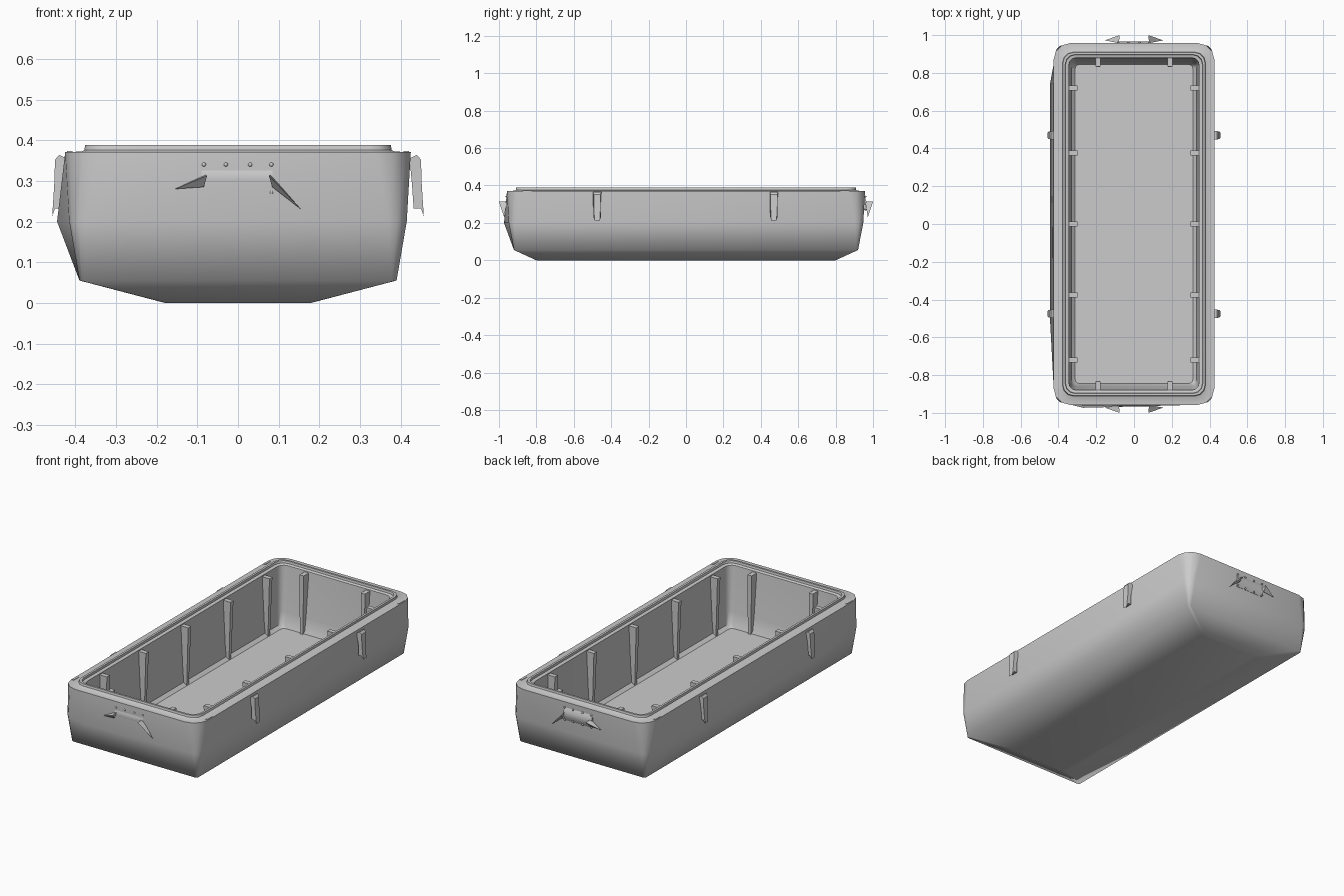
import bpy, bmesh
from math import sin, cos, pi, radians

if "Cube" in bpy.data.objects:
    bpy.data.objects.remove(bpy.data.objects["Cube"])


def finish(name, bm, smooth=None):
    bmesh.ops.recalc_face_normals(bm, faces=bm.faces)
    me = bpy.data.meshes.new(name)
    bm.to_mesh(me)
    bm.free()
    ob = bpy.data.objects.new(name, me)
    bpy.context.collection.objects.link(ob)
    if smooth:
        bpy.ops.object.select_all(action='DESELECT')
        ob.select_set(True)
        bpy.context.view_layer.objects.active = ob
        bpy.ops.object.shade_smooth_by_angle(angle=radians(smooth))
    return ob


def ring(hx, hy, r, z, left=0.0, front=0.0, seg=3):
    # rounded rectangle outline, with optional bulges on the left and front sides
    pts = []
    for q, (sx, sy) in enumerate([(1, 1), (-1, 1), (-1, -1), (1, -1)]):
        for i in range(seg + 1):
            a = pi / 2 * (q + i / seg)
            pts.append((sx * (hx - r) + r * cos(a), sy * (hy - r) + r * sin(a), z))
        if q == 1:
            pts += [(-hx - left, .74, z), (-hx - left, -.5, z)]
        if q == 2:
            pts.append((-.65 * hx, -hy - front, z))
    return pts


def loft(name, rings, smooth, caps=(True, True)):
    bm = bmesh.new()
    vs = [[bm.verts.new(p) for p in r] for r in rings]
    for a, b in zip(vs, vs[1:]):
        n = len(a)
        for i in range(n):
            bm.faces.new((a[i], a[(i + 1) % n], b[(i + 1) % n], b[i]))
    for use, r in zip(caps, (vs[0], vs[-1])):
        if use:
            bm.faces.new(r)
    return finish(name, bm, smooth)


def prism(name, a, b, smooth=None):
    # solid between two matching outlines
    return loft(name, [a, b], smooth)


# outer shell: soft-shaded underside and walls
loft("outer_shell", [
    ring(.18, .80, .02, 0),
    ring(.39, .92, .012, .055),
    ring(.415, .948, .045, .20, .030, .025),
    ring(.425, .957, .085, .371),
], 85, (True, False))

# stepped rim, inner wall and floor
loft("rim_and_liner", [
    ring(.425, .957, .085, .371),
    ring(.386, .916, .06, .372),
    ring(.378, .910, .055, .376),
    ring(.376, .908, .055, .388),
    ring(.364, .897, .05, .388),
    ring(.362, .895, .05, .376),
    ring(.350, .885, .045, .376),
    ring(.345, .880, .04, .372),
    ring(.335, .860, .03, .12),
    ring(.330, .850, .025, .052),
    ring(.312, .845, .025, .036),
], 40, (False, True))
for ob in (bpy.data.objects["rim_and_liner"],):
    # the liner is an open sheet: make its floor face upward
    floor = min(ob.data.polygons, key=lambda p: p.center.z)
    if floor.normal.z < 0:
        ob.data.flip_normals()


def rib(name, along, wall_top, wall_bot, side, end):
    # tapered rib standing against the inner wall
    w, wb = .013, .009
    prof = [(wall_top + .005, .366, w), (wall_top - .045, .366, w),
            (wall_bot - .018, .038, wb), (wall_bot + .002, .052, wb)]

    def pt(d, z, o):
        return (along + o, side * d, z) if end else (side * d, along + o, z)
    prism(name, [pt(d, z, -o) for d, z, o in prof], [pt(d, z, o) for d, z, o in prof])


for s in (-1, 1):
    for y in (-.72, -.375, 0, .375, .72):
        rib("side_rib", y, .345, .330, s, False)
    for x in (-.19, .19):
        rib("end_rib", x, .880, .850, s, True)

# latches on the long sides and small corner pads on the rim
for s in (-1, 1):
    for y in (-.475, .47):
        prof = [(.422, .355, .022), (.440, .364, .022), (.450, .352, .018), (.452, .29, .018),
                (.457, .213, .014), (.450, .232, .020), (.432, .232, .020), (.428, .29, .016)]
        prism("latch", [(s * x, y - w, z) for x, z, w in prof],
              [(s * x, y + w, z) for x, z, w in prof], 35)
    for t in (-1, 1):
        prof = [(.404, .362), (.421, .362), (.421, .374), (.408, .374)]
        prism("corner_pad", [(s * x, t * .825, z) for x, z in prof],
              [(s * x, t * .872, z) for x, z in prof])

# end handles: curved plate, rivets and pointed side brackets
for s in (-1, 1):
    arc = [(s * (.953 + .012 * sin(pi * i / 6)), .267 + .078 * i / 6) for i in range(7)]
    arc += [(s * .945, .345), (s * .945, .267)]
    prism("handle_plate", [(-.09, y, z) for y, z in arc], [(.085, y, z) for y, z in arc], 35)

    bm = bmesh.new()
    for x in (-.084, -.03, .03, .082):
        for z in (.272, .340):
            g = bmesh.ops.create_icosphere(bm, subdivisions=1, radius=.006)
            bmesh.ops.translate(bm, verts=g['verts'], vec=(x, s * .959, z))
    finish("handle_rivets", bm, 60)

    for side, tip in ((-1, (-.155, .972, .28)), (1, (.155, .972, .23))):
        base = [(side * .080, .958, .315), (side * .076, 1.0, .313), (side * .084, .975, .285)]
        bm = bmesh.new()
        v = [bm.verts.new((x, s * y, z)) for x, y, z in base + [tip]]
        for f in ((0, 1, 2), (0, 1, 3), (1, 2, 3), (2, 0, 3)):
            bm.faces.new([v[i] for i in f])
        finish("handle_bracket", bm)
